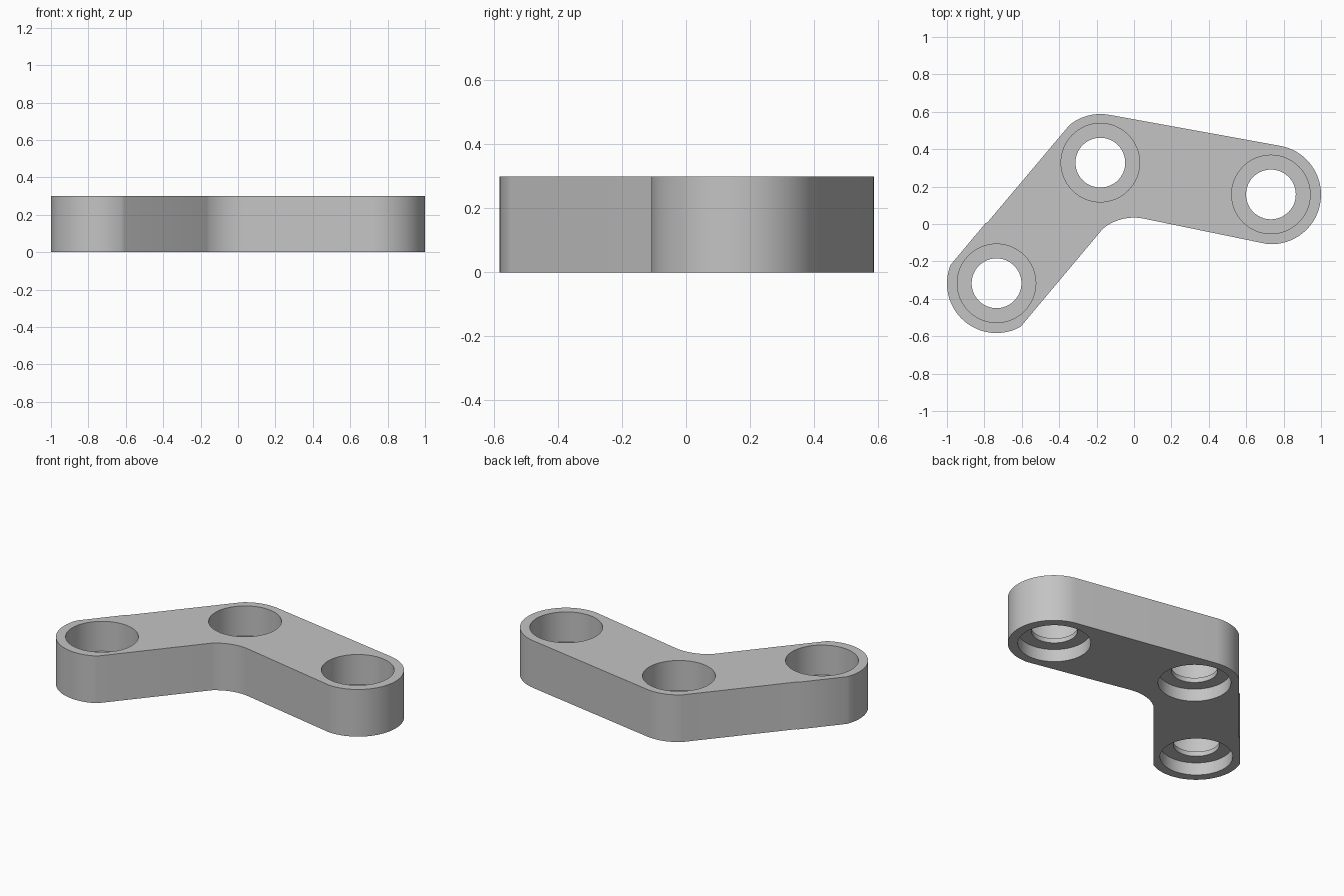
import bpy, bmesh, math

cube = bpy.data.objects.get("Cube")
if cube:
    bpy.data.objects.remove(cube, do_unlink=True)

THICK = 0.30
BORE_R, HOLE_R = 0.21, 0.133
LEDGE_LOW, LEDGE_HIGH = 0.08, 0.11
HOLES = [(-0.735, -0.317), (-0.18, 0.328), (0.732, 0.158)]

grey = bpy.data.materials.new("plain grey")
grey.use_nodes = True
colour = (0.55, 0.55, 0.55, 1)
grey.diffuse_color = colour
grey.node_tree.nodes["Principled BSDF"].inputs["Base Color"].default_value = colour


def arc(cx, cy, r, start, end, steps):
    """Points along an arc, angles in degrees."""
    angles = [math.radians(start + (end - start) * i / steps) for i in range(steps + 1)]
    return [(cx + r * math.cos(a), cy + r * math.sin(a)) for a in angles]


def stack(name, rings):
    """Closed solid skinned through rings of equal point count, bottom to top."""
    bm = bmesh.new()
    loops = [[bm.verts.new(p) for p in ring] for ring in rings]
    n = len(loops[0])
    for low, high in zip(loops, loops[1:]):
        for i in range(n):
            j = (i + 1) % n
            bm.faces.new((low[i], low[j], high[j], high[i]))
    bm.faces.new(loops[0])
    bm.faces.new(loops[-1])
    bmesh.ops.recalc_face_normals(bm, faces=bm.faces)
    mesh = bpy.data.meshes.new(name)
    bm.to_mesh(mesh)
    bm.free()
    mesh.materials.append(grey)
    obj = bpy.data.objects.new(name, mesh)
    bpy.context.collection.objects.link(obj)
    return obj


# Bent plate outline, counter-clockwise
outline = arc(-0.735, -0.318, 0.265, 158, 299, 32)        # lower end
outline += arc(0.0, -0.23, 0.264, 129, 80, 14)            # inner bend
outline += arc(0.735, 0.157, 0.265, -95, 80, 40)          # right end
outline += arc(-0.18, 0.327, 0.261, 79.6, 129, 14)        # outer bend
outline += [(-0.783, 0.009), (-0.795, 0.003)]             # small step on the edge
plate = stack("bent_link_plate", [[(x, y, z) for x, y in outline] for z in (0, THICK)])

# Stepped bores: wide from both faces with a thin ledge between
STEPS = [(BORE_R, -0.1), (BORE_R, LEDGE_LOW), (HOLE_R, LEDGE_LOW),
         (HOLE_R, LEDGE_HIGH), (BORE_R, LEDGE_HIGH), (BORE_R, THICK + 0.1)]
cutters = []
for cx, cy in HOLES:
    rings = [[(x, y, z) for x, y in arc(cx, cy, r, 0, 360, 64)[:-1]] for r, z in STEPS]
    cutter = stack("bore_cutter", rings)
    cutter.hide_render = True
    cutters.append(cutter)
    mod = plate.modifiers.new("bore", 'BOOLEAN')
    mod.operation = 'DIFFERENCE'
    mod.solver = 'EXACT'
    mod.object = cutter

bpy.ops.object.select_all(action='DESELECT')
plate.select_set(True)
bpy.context.view_layer.objects.active = plate
for mod in list(plate.modifiers):
    bpy.ops.object.modifier_apply(modifier=mod.name)
for cutter in cutters:
    bpy.data.objects.remove(cutter, do_unlink=True)

bpy.ops.object.shade_smooth_by_angle(angle=math.radians(30))
